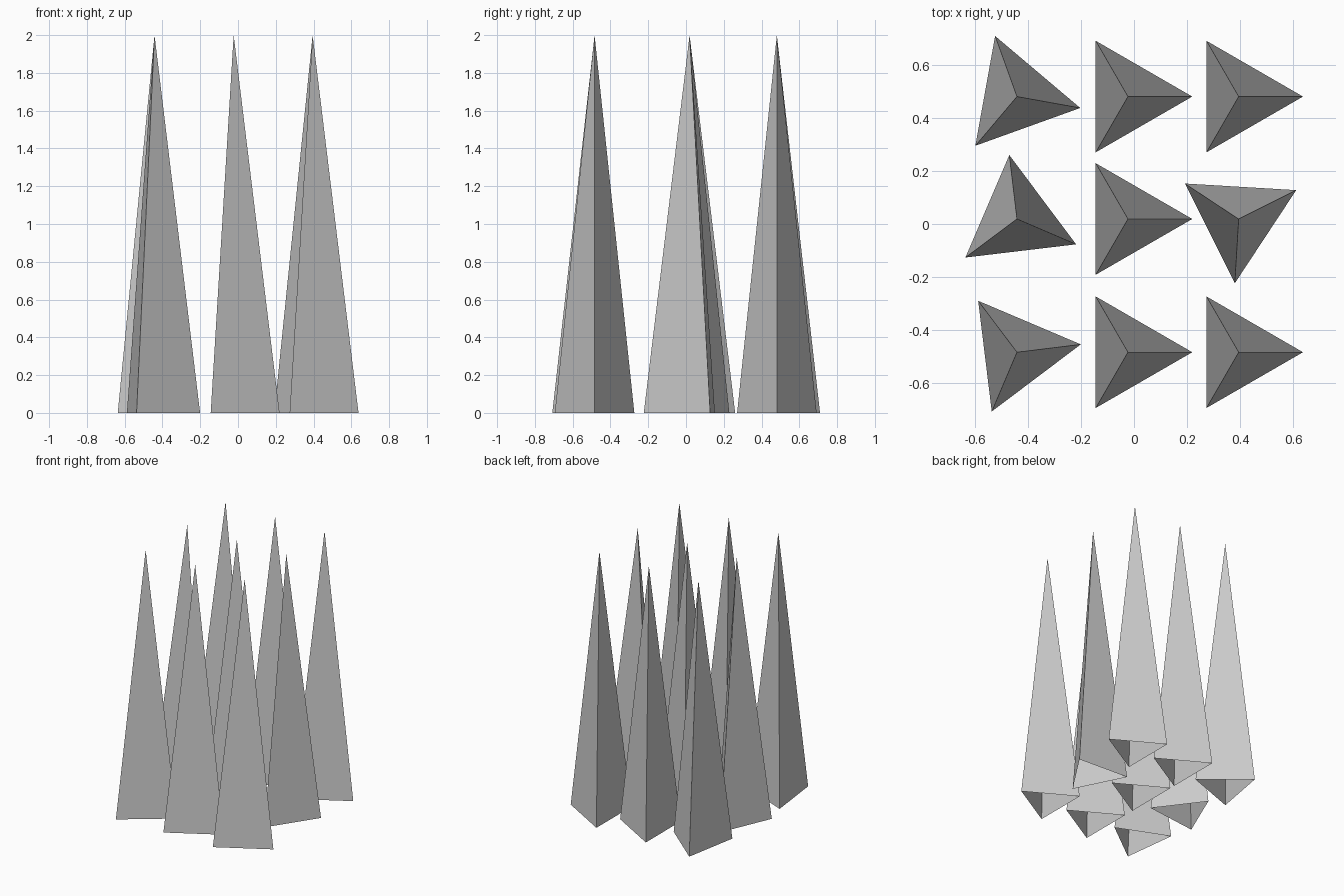
import bpy
from math import radians

if "Cube" in bpy.data.objects:
    bpy.data.objects.remove(bpy.data.objects["Cube"])

RADIUS, HEIGHT = 0.243, 2.0
COLUMNS = (-0.442, -0.023, 0.395)
ROWS = (-0.484, 0.019, 0.481)
# twist of each spike in degrees, [row][column]
TWIST = ((7.0, 0, 0), (-23.2, 0, 26.6), (-10.2, 0, 0))


def spike(name, x, y, angle):
    """Three-sided spike, open underneath, with one corner pointing to +x."""
    bpy.ops.mesh.primitive_cone_add(
        vertices=3, radius1=RADIUS, radius2=0, depth=HEIGHT,
        end_fill_type='NOTHING', location=(x, y, HEIGHT / 2))
    obj = bpy.context.object
    obj.name = name
    # the primitive's first corner points to +y, so turn it to +x
    obj.rotation_euler.z = radians(angle - 90)


# 3 x 3 grid of spikes
for r, y in enumerate(ROWS):
    for c, x in enumerate(COLUMNS):
        spike(f"spike_row{r + 1}_column{c + 1}", x, y, TWIST[r][c])
